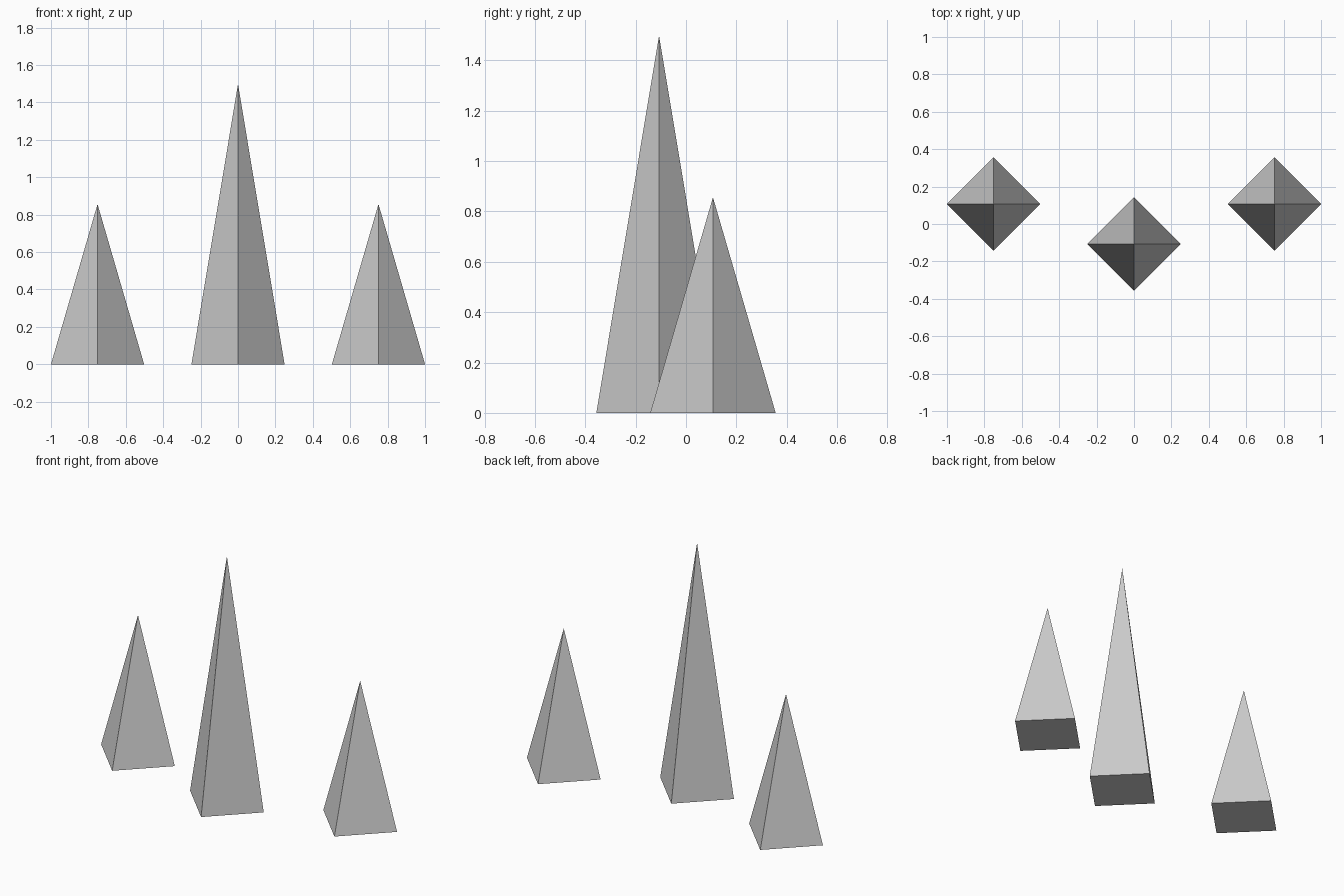
import bpy

if "Cube" in bpy.data.objects:
    bpy.data.objects.remove(bpy.data.objects["Cube"])


def spike(name, x, y, height, radius=0.249):
    # Four-sided pyramid standing on the ground, corners facing the axes
    bpy.ops.mesh.primitive_cone_add(vertices=4, radius1=radius, radius2=0,
                                    depth=height, location=(x, y, height / 2))
    bpy.context.object.name = name


# Tall front spike
spike("center_spike", 0, -0.107, 1.498)

# Matching pair of shorter spikes behind it
for side, label in ((-1, "left"), (1, "right")):
    spike(f"{label}_spike", side * 0.751, 0.107, 0.856)
